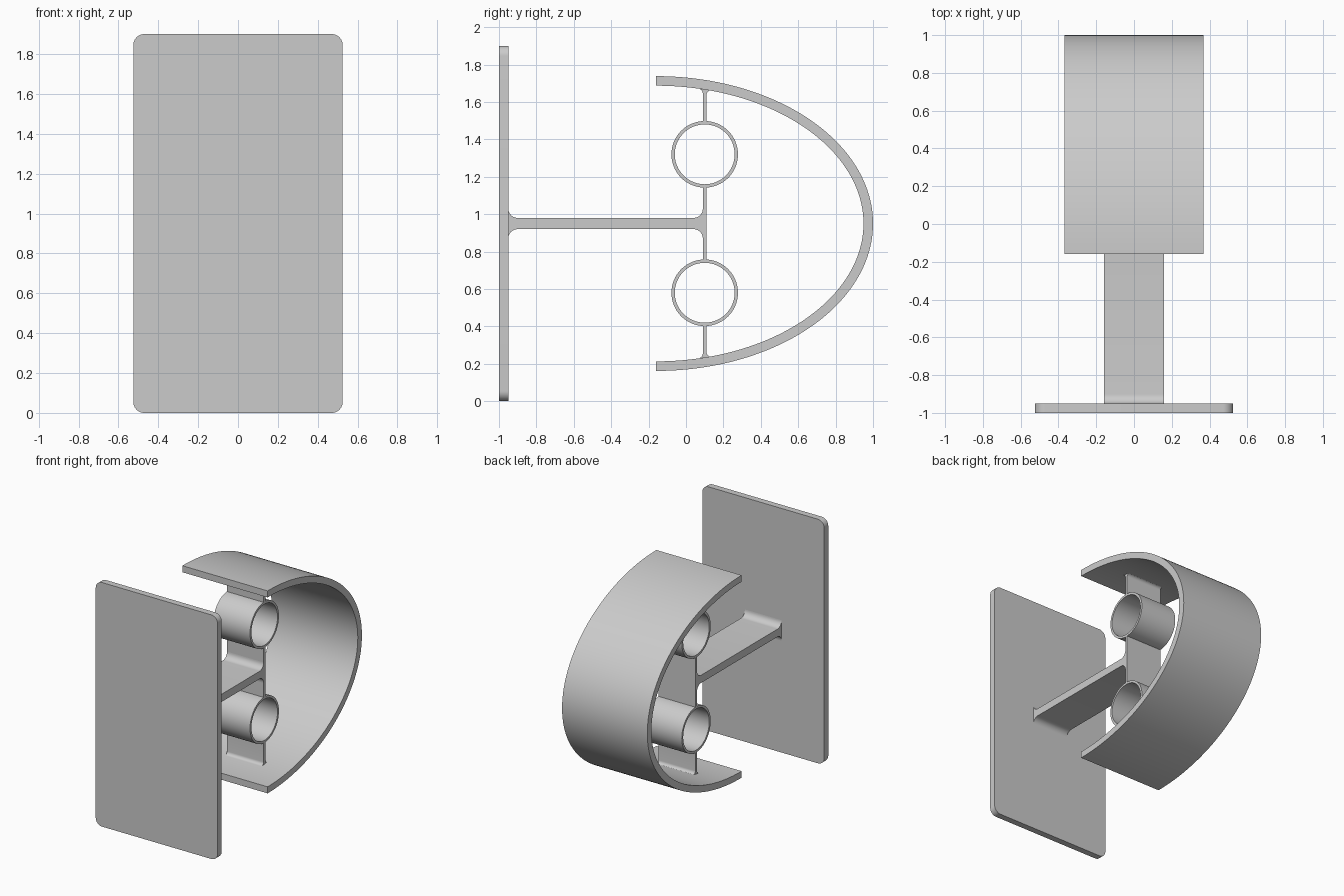
import bpy, bmesh, math
from math import sin, cos, pi, sqrt

cube = bpy.data.objects.get("Cube")
if cube:
    bpy.data.objects.remove(cube, do_unlink=True)

grey = bpy.data.materials.new("plain grey")
grey.use_nodes = True
GREY = (0.6, 0.6, 0.6, 1)
grey.diffuse_color = GREY
grey.node_tree.nodes["Principled BSDF"].inputs["Base Color"].default_value = GREY

MID = 0.95            # height of the symmetry plane
WEB_Y, WEB_T = 0.10, 0.01
ARM_W, SHELL_W = 0.158, 0.367
TUBE_R, TUBE_DZ = 0.178, 0.37


def finish(name, bm):
    bmesh.ops.recalc_face_normals(bm, faces=bm.faces)
    mesh = bpy.data.meshes.new(name)
    bm.to_mesh(mesh)
    bm.free()
    mesh.materials.append(grey)
    ob = bpy.data.objects.new(name, mesh)
    bpy.context.collection.objects.link(ob)
    bpy.ops.object.select_all(action='DESELECT')
    ob.select_set(True)
    bpy.context.view_layer.objects.active = ob
    bpy.ops.object.shade_smooth_by_angle(angle=math.radians(30))
    return ob


def extrude(bm, faces, vec):
    new = bmesh.ops.extrude_face_region(bm, geom=faces)["geom"]
    bmesh.ops.translate(bm, vec=vec, verts=[v for v in new if isinstance(v, bmesh.types.BMVert)])


def prism(name, pts, half):
    """Extrude a (y, z) outline across x."""
    bm = bmesh.new()
    face = bm.faces.new([bm.verts.new((-half, y, z)) for y, z in pts])
    extrude(bm, [face], (2 * half, 0, 0))
    return finish(name, bm)


def band(name, outer, inner, half, closed=False):
    """Extrude the strip between two (y, z) curves across x."""
    bm = bmesh.new()
    a, b = ([bm.verts.new((-half, y, z)) for y, z in c] for c in (outer, inner))
    n = len(a)
    faces = [bm.faces.new((a[i], a[(i + 1) % n], b[(i + 1) % n], b[i]))
             for i in range(n if closed else n - 1)]
    extrude(bm, faces, (2 * half, 0, 0))
    return finish(name, bm)


def arc(cy, cz, r, a0, a1, n=10):
    return [(cy + r * cos(a0 + (a1 - a0) * i / n), cz + r * sin(a0 + (a1 - a0) * i / n))
            for i in range(n + 1)]


# Back plate with rounded corners
bm = bmesh.new()
R, HX, HZ = 0.055, 0.525, 0.95
outline = []
for k, (sx, sz) in enumerate([(1, 1), (-1, 1), (-1, -1), (1, -1)]):
    outline += arc(sx * (HX - R), MID + sz * (HZ - R), R, k * pi / 2, (k + 1) * pi / 2)
plate = bm.faces.new([bm.verts.new((x, -1, z)) for x, z in outline])
extrude(bm, [plate], (0, 0.05, 0))
finish("base_plate", bm)

# Horizontal arm, filleted at both ends
F, T, Y0, Y1 = 0.05, 0.03, -0.95, WEB_Y - WEB_T
top = arc(Y1 - F, MID + T + F, F, 0, -pi / 2) + arc(Y0 + F, MID + T + F, F, -pi / 2, -pi)
prism("support_arm", top + [(y, 2 * MID - z) for y, z in reversed(top)], ARM_W)

# Curved shell: half ellipse with even thickness
CY, A, B, THICK = -0.16, 1.16, 0.788, 0.051
outer, inner = [], []
for i in range(97):
    t = -pi / 2 + pi * i / 96
    ny, nz = cos(t) / A, sin(t) / B
    s = THICK / sqrt(ny * ny + nz * nz)
    outer.append((CY + A * cos(t), MID + B * sin(t)))
    inner.append((CY + A * cos(t) - ny * s, MID + B * sin(t) - nz * s))
band("curved_shell", outer, inner, SHELL_W)


def shell_rise(y):
    """Height of the shell's inner surface above the symmetry plane."""
    return (B - THICK) * sqrt(1 - ((y - CY) / (A - THICK)) ** 2)


# Centre web between the tubes
z = TUBE_DZ - TUBE_R + 0.004
L, H = WEB_Y - WEB_T, WEB_Y + WEB_T
prism("web_middle", [(L, MID - z), (H, MID - z), (H, MID + z), (L, MID + z)], ARM_W)

# Tubes and filleted outer webs, above and below
f = 0.025
for label, s in (("upper", 1), ("lower", -1)):
    cz = MID + s * TUBE_DZ
    rings = [arc(WEB_Y, cz, r, 0, 2 * pi, 64)[:-1] for r in (TUBE_R, 0.16)]
    band(label + "_tube", *rings, ARM_W, closed=True)

    right = arc(H + f, shell_rise(H + f / 2) - f, f, pi, pi / 2, 6)
    left = arc(L - f, shell_rise(L - f / 2) - f, f, pi / 2, 0, 6)
    base = TUBE_DZ + TUBE_R - 0.004
    side = [(L, base), (H, base)] + right + left
    prism(label + "_web", [(y, MID + s * h) for y, h in side], ARM_W)
